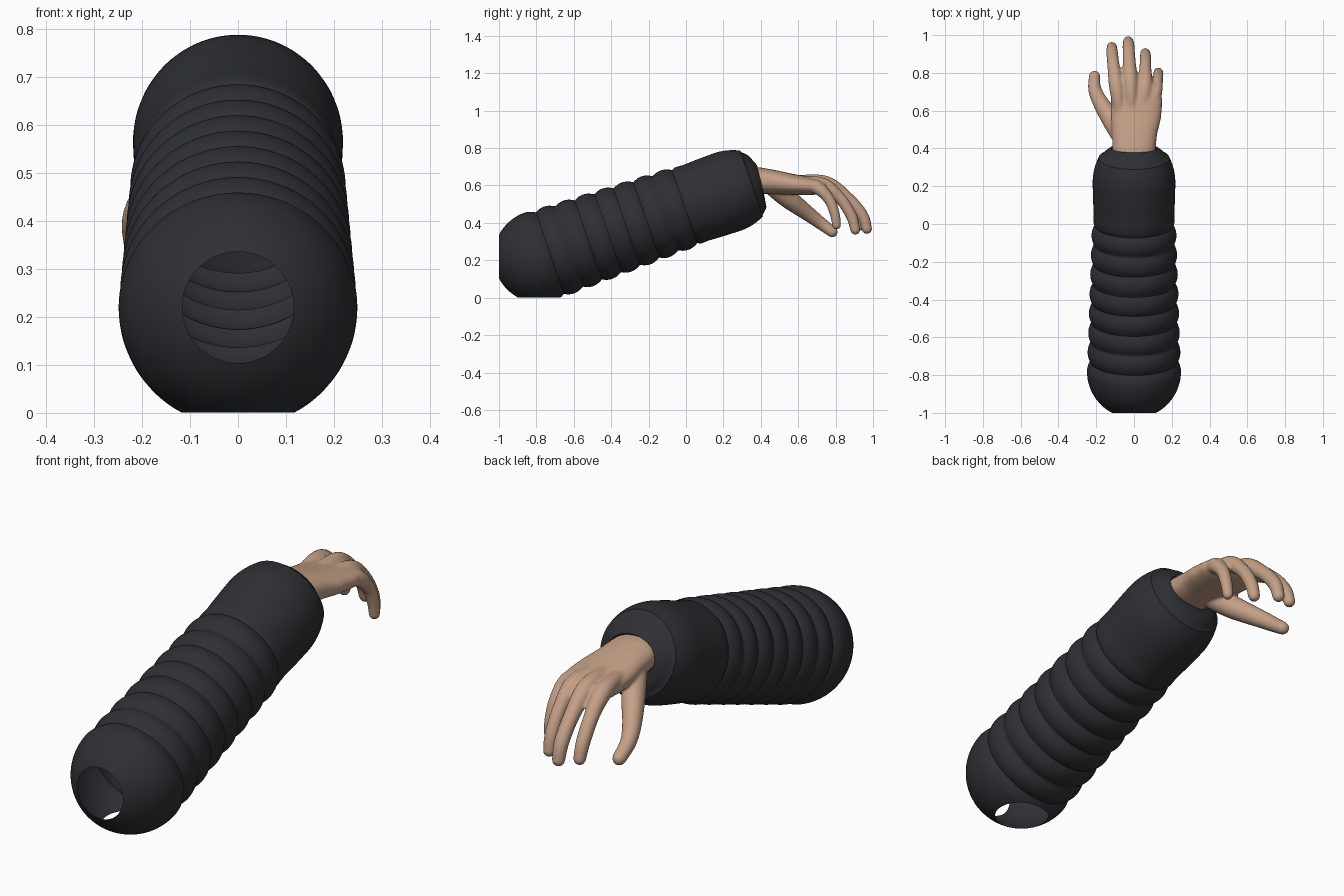
import bpy, bmesh, math
from mathutils import Vector

if "Cube" in bpy.data.objects:
    bpy.data.objects.remove(bpy.data.objects["Cube"])

def material(name, rgb):
    m = bpy.data.materials.new(name)
    m.diffuse_color = (*rgb, 1)
    m.use_nodes = True
    m.node_tree.nodes["Principled BSDF"].inputs["Base Color"].default_value = m.diffuse_color
    return m

def finish(bm, name, mat):
    bmesh.ops.recalc_face_normals(bm, faces=bm.faces)
    me = bpy.data.meshes.new(name)
    bm.to_mesh(me)
    bm.free()
    ob = bpy.data.objects.new(name, me)
    bpy.context.collection.objects.link(ob)
    me.materials.append(mat)
    return ob

def loft(bm, sections, n, caps=(True, True), power=1.0):
    """Skin rings given as (centre, half-axis vector a, half-axis vector b)."""
    def sp(t):
        return math.copysign(abs(t) ** power, t)
    rings = []
    for c, a, b in sections:
        angs = [2 * math.pi * i / n for i in range(n)]
        rings.append([bm.verts.new(c + a * sp(math.cos(t)) + b * sp(math.sin(t))) for t in angs])
    for r, q in zip(rings, rings[1:]):
        for i in range(n):
            j = (i + 1) % n
            bm.faces.new((r[i], r[j], q[j], q[i]))
    if caps[0]:
        bm.faces.new(rings[0][::-1])
    if caps[1]:
        bm.faces.new(rings[-1])

X = Vector((1, 0, 0))

# --- Sleeve: ribbed tube with ball-shaped ends, along a raised axis ---
tilt = math.radians(19.04)
U = Vector((0, math.cos(tilt), math.sin(tilt)))
V = Vector((0, -math.sin(tilt), math.cos(tilt)))
START = Vector((0, -0.78, 0.22))
R, PITCH, FIRST, RIBS = 0.249, 0.109, 0.055, 7

profile = []
for i in range(1, 18):                               # elbow ball
    t = math.pi / 2 * i / 18
    profile.append((-R * math.cos(t), R * math.sin(t)))
last = FIRST + RIBS * PITCH
for i in range(121):                                 # ribs
    s = (last + 0.02) * i / 120
    r = R - 0.026 * s / last
    if s > FIRST - PITCH / 2:
        r -= 0.018 * (1 - abs(math.sin(math.pi * (s - FIRST) / PITCH)) ** 0.8)
    profile.append((s, r))
profile += [(0.88, 0.213), (0.94, 0.216), (1.0, 0.218), (1.06, 0.219)]
for i in range(1, 7):                                # rounded cuff
    s = 1.06 + 0.135 * i / 6
    profile.append((s, 0.219 - 0.032 * (i / 6) ** 2))
profile += [(1.198, 0.177), (1.215, 0.162), (1.23, 0.145)]

bm = bmesh.new()
sections = [(START + U * s, X * r, V * r) for s, r in profile]
sections.append((START + U * 1.247, X * 0.12, V * 0.085 - U * -0.008))
sections.append((START + U * 1.20, X * 0.105, V * 0.07))
loft(bm, sections, 96, caps=(True, False))
# Round openings left where the ball is cut by the front and floor planes
for co, no in (((0, -1, 0), (0, -1, 0)), ((0, 0, 0.001), (0, 0, -1))):
    bmesh.ops.bisect_plane(bm, geom=bm.verts[:] + bm.edges[:] + bm.faces[:],
                           plane_co=co, plane_no=no, clear_outer=True)
sleeve = finish(bm, "sleeve", material("dark_cloth", (0.028, 0.029, 0.034)))
bpy.context.view_layer.objects.active = sleeve
sleeve.select_set(True)
bpy.ops.object.shade_smooth_by_angle(angle=math.radians(40))

# --- Hand: palm loft and finger tubes fused together ---
def catmull(p, k, t):
    a, b, c, d = (p[max(0, min(len(p) - 1, k + o))] for o in (-1, 0, 1, 2))
    return 0.5 * (2 * b + (c - a) * t + (2 * a - 5 * b + 4 * c - d) * t * t
                  + (3 * b - a - 3 * c + d) * t ** 3)

def finger(bm, pts):
    """Round-tipped tube through (x, y, z, radius) points."""
    p = [Vector(q) for q in pts]
    path = [catmull(p, k, i / 6) for k in range(len(p) - 1) for i in range(6)] + [p[-1]]
    secs = []
    for i, q in enumerate(path):
        t = (path[min(i + 1, len(path) - 1)] - path[max(i - 1, 0)]).to_3d().normalized()
        b = t.cross(X).normalized()
        secs.append((q.to_3d(), b.cross(t) * q.w, b * q.w))
    c, a, b = secs[-1]
    for i in range(1, 6):
        w = math.pi / 2 * i / 5.5
        secs.append((c + t * p[-1].w * math.sin(w), a * math.cos(w), b * math.cos(w)))
    loft(bm, secs, 16)

bm = bmesh.new()
palm = [  # y, centre x, centre z, half width, half thickness
    (0.34, 0.0, 0.632, 0.108, 0.066), (0.40, 0.0, 0.626, 0.114, 0.070),
    (0.48, 0.003, 0.618, 0.120, 0.064), (0.56, 0.010, 0.607, 0.133, 0.057),
    (0.65, 0.013, 0.598, 0.137, 0.050), (0.71, 0.010, 0.594, 0.131, 0.042),
    (0.745, 0.005, 0.592, 0.115, 0.030)]
loft(bm, [(Vector((x, y, z)), X * w, Vector((0, 0, h))) for y, x, z, w, h in palm], 40, power=0.85)

fingers = {
    "index": [(-0.07, 0.56, 0.615, 0.03), (-0.092, 0.725, 0.612, 0.040), (-0.108, 0.835, 0.545, 0.033),
              (-0.116, 0.91, 0.455, 0.031), (-0.117, 0.938, 0.385, 0.027)],
    "middle": [(-0.01, 0.56, 0.622, 0.03), (-0.018, 0.74, 0.613, 0.041), (-0.025, 0.86, 0.535, 0.034),
               (-0.029, 0.942, 0.442, 0.032), (-0.03, 0.967, 0.368, 0.028)],
    "ring": [(0.04, 0.56, 0.617, 0.03), (0.058, 0.725, 0.605, 0.039), (0.060, 0.825, 0.530, 0.032),
             (0.061, 0.885, 0.435, 0.030), (0.060, 0.905, 0.363, 0.027)],
    "little": [(0.08, 0.56, 0.605, 0.03), (0.112, 0.69, 0.593, 0.036), (0.124, 0.762, 0.530, 0.030),
               (0.129, 0.795, 0.450, 0.027), (0.129, 0.805, 0.388, 0.024)],
    "thumb": [(-0.06, 0.45, 0.605, 0.05), (-0.115, 0.545, 0.530, 0.052), (-0.178, 0.645, 0.455, 0.042),
              (-0.208, 0.715, 0.402, 0.035), (-0.209, 0.782, 0.352, 0.030)]}
for pts in fingers.values():
    finger(bm, pts)
hand = finish(bm, "hand", material("skin", (0.55, 0.35, 0.24)))
rm = hand.modifiers.new("fuse", 'REMESH')
rm.mode = 'VOXEL'
rm.voxel_size = 0.007
rm.use_smooth_shade = True
sm = hand.modifiers.new("soften", 'SMOOTH')
sm.factor = 0.5
sm.iterations = 6
